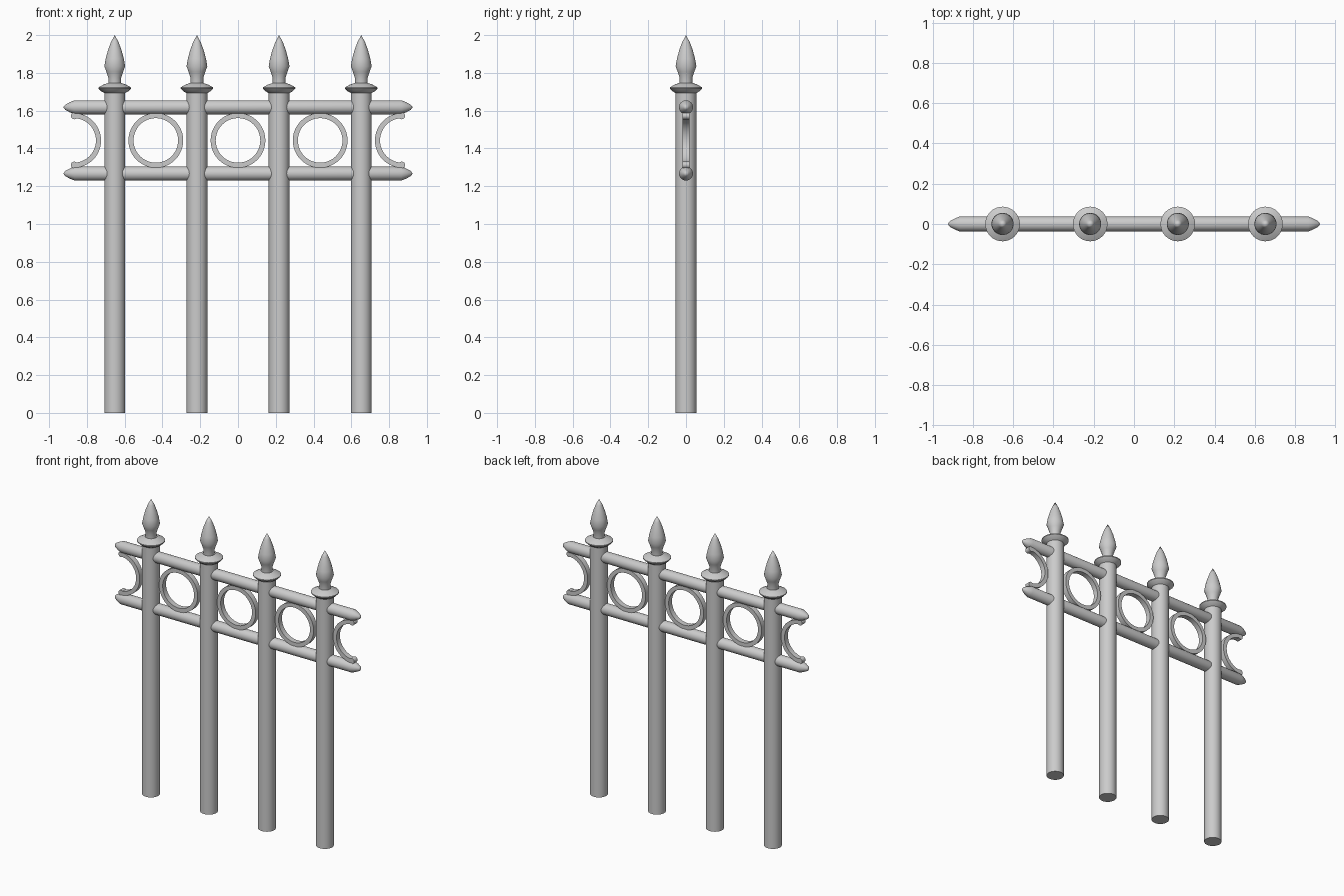
import bpy, bmesh, math
from mathutils import Matrix, Vector

cube = bpy.data.objects.get("Cube")
if cube:
    bpy.data.objects.remove(cube, do_unlink=True)

GREY = (0.6, 0.6, 0.6, 1)
metal = bpy.data.materials.new("light_grey_metal")
metal.use_nodes = True
metal.diffuse_color = GREY
metal.node_tree.nodes["Principled BSDF"].inputs["Base Color"].default_value = GREY

SPACING = 0.435
RAIL_LOW, RAIL_HIGH = 1.267, 1.618
RING_Z = (RAIL_LOW + RAIL_HIGH) / 2


def finish(name, bm):
    bmesh.ops.remove_doubles(bm, verts=bm.verts, dist=0.0001)
    bmesh.ops.recalc_face_normals(bm, faces=bm.faces)
    mesh = bpy.data.meshes.new(name)
    bm.to_mesh(mesh)
    bm.free()
    mesh.materials.append(metal)
    obj = bpy.data.objects.new(name, mesh)
    bpy.context.collection.objects.link(obj)
    bpy.ops.object.select_all(action='DESELECT')
    obj.select_set(True)
    bpy.context.view_layer.objects.active = obj
    bpy.ops.object.shade_smooth_by_angle(angle=math.radians(30))
    return obj


def lathe(name, profile, matrix, steps=32):
    """Spin a (radius, height) profile round z, then place it."""
    bm = bmesh.new()
    verts = [bm.verts.new((r, 0, h)) for r, h in profile]
    edges = [bm.edges.new(pair) for pair in zip(verts, verts[1:])]
    bmesh.ops.spin(bm, geom=verts + edges, cent=(0, 0, 0), axis=(0, 0, 1),
                   angle=math.tau, steps=steps)
    bm.transform(matrix)
    return finish(name, bm)


def ring(name, x, start, sweep, steps):
    """Flat band of rectangular section, standing in the xz plane."""
    bm = bmesh.new()
    section = [(0.118, -0.018), (0.145, -0.018), (0.145, 0.018), (0.118, 0.018)]
    verts = [bm.verts.new((r, y, 0)) for r, y in section]
    face = bm.faces.new(verts)
    closed = sweep >= math.tau
    bm.transform(Matrix.Rotation(start, 4, 'Y'))
    if closed:
        edges = list(bm.edges)
        bmesh.ops.delete(bm, geom=[face], context='FACES_ONLY')
        geom = list(bm.verts) + edges
    else:
        geom = list(bm.verts) + list(bm.edges) + [face]
    bmesh.ops.spin(bm, geom=geom, cent=(0, 0, 0), axis=(0, 1, 0),
                   angle=sweep, steps=steps)
    if not closed:
        # close the starting end of the arc
        bmesh.ops.holes_fill(bm, edges=[e for e in bm.edges if e.is_boundary], sides=4)
    bm.transform(Matrix.Translation((x, 0, RING_Z)))
    return finish(name, bm)


# Posts with collar and spear finial
post = [(0, 0), (0.055, 0), (0.055, 1.695)]
collar = [(0.05, 1.69), (0.072, 1.703), (0.086, 1.717), (0.086, 1.723),
          (0.06, 1.738), (0.036, 1.746)]
finial = [(0.034, 1.74), (0.034, 1.775), (0.044, 1.805), (0.055, 1.835),
          (0.048, 1.875), (0.036, 1.92), (0.02, 1.963), (0, 2.0)]
for i in range(4):
    place = Matrix.Translation(((i - 1.5) * SPACING, 0, 0))
    lathe(f"post_{i + 1}", post, place)
    lathe(f"collar_{i + 1}", collar, place)
    lathe(f"finial_{i + 1}", finial, place)

# Horizontal rails with pointed ends
half = [(0.037, 0.865), (0.027, 0.89), (0.014, 0.914), (0, 0.925)]
rail = [(r, -h) for r, h in reversed(half)] + half
for name, z in (("lower_rail", RAIL_LOW), ("upper_rail", RAIL_HIGH)):
    lathe(name, rail, Matrix.Translation((0, 0, z)) @ Matrix.Rotation(math.pi / 2, 4, 'Y'))

# Full rings between the posts
for i in range(3):
    ring(f"ring_{i + 1}", (i - 1) * SPACING, 0, math.tau, 48)

# Half rings at both ends, with small rounded tips
for side, name in ((1, "left"), (-1, "right")):
    start = math.pi / 2 if side > 0 else -math.pi / 2
    ring(f"{name}_half_ring", side * 2 * SPACING, start, math.pi, 24)
    for end, z in (("lower", -0.13), ("upper", 0.13)):
        turn = Matrix.Translation((side * 0.867, 0, RING_Z + z)) @ Matrix.Rotation(math.pi / 2, 4, 'X')
        lathe(f"{name}_{end}_tip", [(0, -0.018), (0.018, -0.018), (0.018, 0.018), (0, 0.018)],
              turn, 16)
